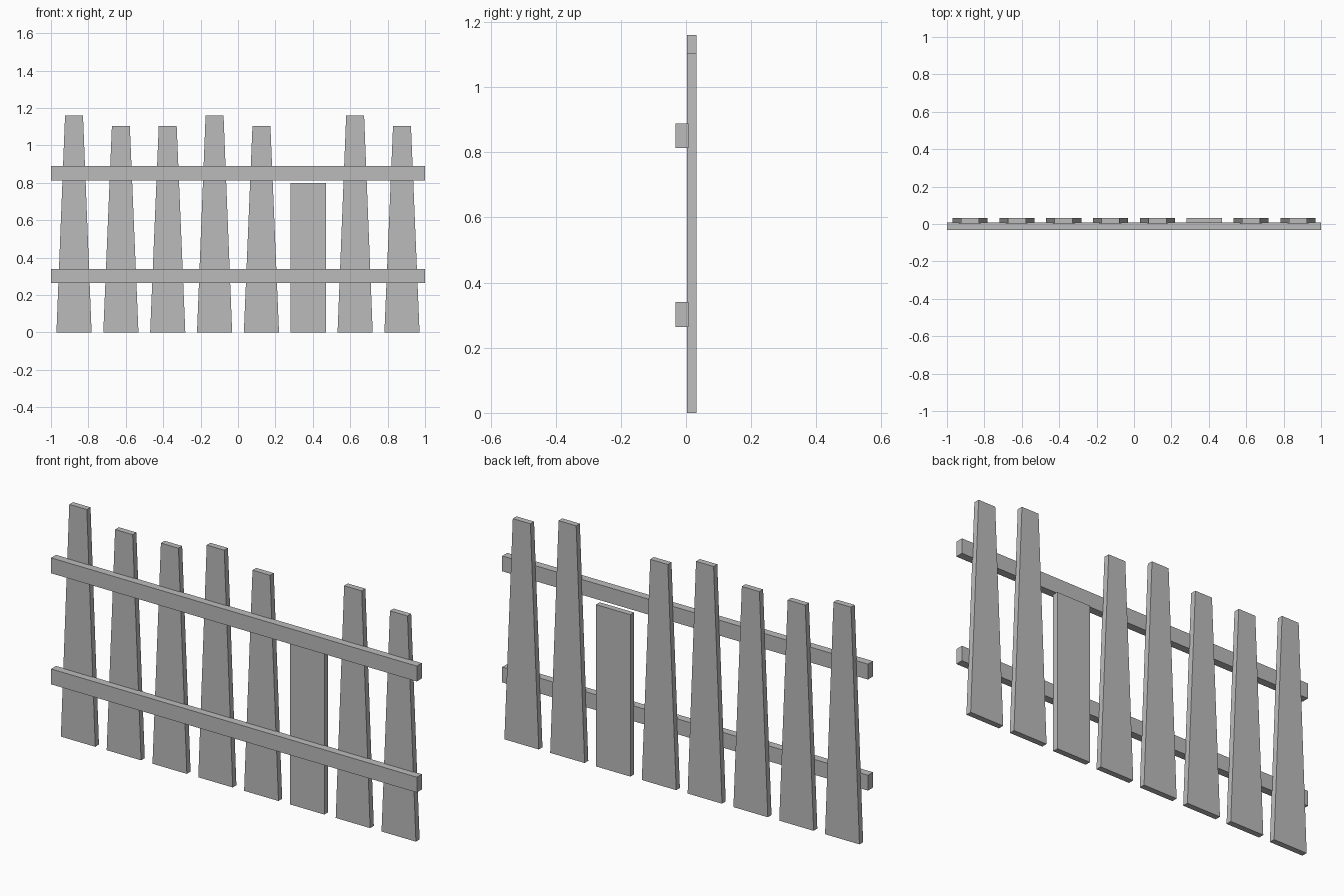
import bpy

if "Cube" in bpy.data.objects:
    bpy.data.objects.remove(bpy.data.objects["Cube"])

grey = bpy.data.materials.new("plain grey")
grey.diffuse_color = (0.5, 0.5, 0.5, 1)
grey.use_nodes = True
grey.node_tree.nodes["Principled BSDF"].inputs["Base Color"].default_value = grey.diffuse_color


def board(name, x, half_bottom, half_top, y0, y1, z0, z1):
    """Upright board whose width may taper towards the top."""
    verts = [(x + sx * half, y, z)
             for z, half in ((z0, half_bottom), (z1, half_top))
             for sx, y in ((-1, y0), (1, y0), (1, y1), (-1, y1))]
    faces = [(3, 2, 1, 0), (4, 5, 6, 7)]
    faces += [(i, (i + 1) % 4, (i + 1) % 4 + 4, i + 4) for i in range(4)]
    mesh = bpy.data.meshes.new(name)
    mesh.from_pydata(verts, [], faces)
    mesh.materials.append(grey)
    bpy.context.collection.objects.link(bpy.data.objects.new(name, mesh))


# Pickets: tapered boards, one of them a short straight replacement
heights = [1.16, 1.103, 1.103, 1.16, 1.103, 0.80, 1.16, 1.103]
for i, height in enumerate(heights):
    short = height < 1
    board("short_picket" if short else f"picket_{i + 1}",
          (i - 3.5) * 0.2505, 0.094, 0.094 if short else 0.048,
          0.003, 0.032, 0, height)

# Rails running along the front of the pickets
for name, z in (("lower_rail", 0.264), ("upper_rail", 0.813)):
    board(name, 0, 1, 1, -0.032, 0.007, z, z + 0.076)
